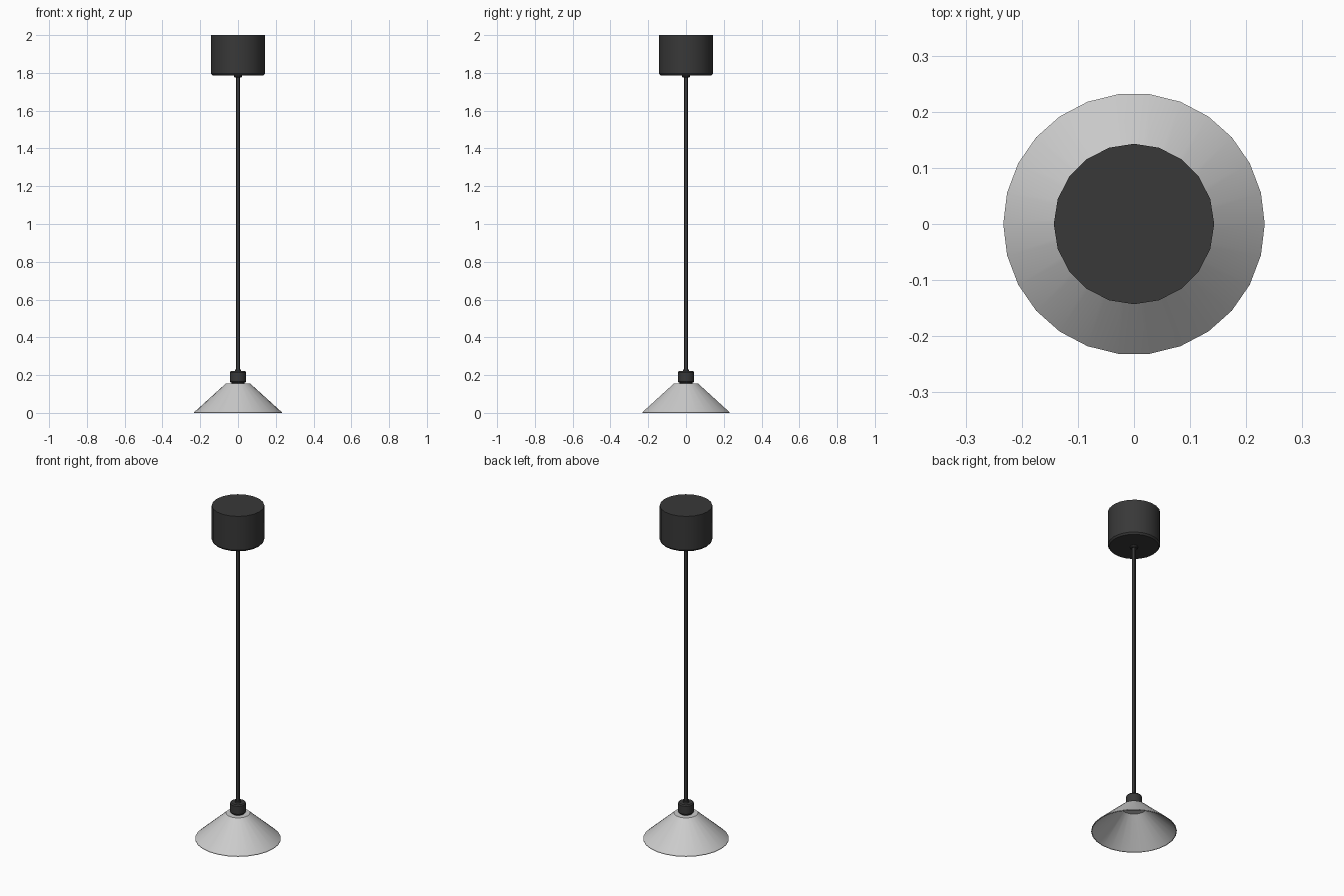
import bpy, bmesh, math

if "Cube" in bpy.data.objects:
    bpy.data.objects.remove(bpy.data.objects["Cube"])

dark = bpy.data.materials.new("dark_metal")
dark.diffuse_color = (0.04, 0.04, 0.04, 1)
dark.use_nodes = True
dark.node_tree.nodes["Principled BSDF"].inputs["Base Color"].default_value = dark.diffuse_color


def lathe(name, profile, sides, mat=None):
    """Revolve (radius, z) points around z; radius 0 becomes a pole."""
    bm = bmesh.new()
    rings = []
    for r, z in profile:
        if r == 0:
            rings.append([bm.verts.new((0, 0, z))] * sides)
        else:
            rings.append([bm.verts.new((r * math.cos(2 * math.pi * i / sides),
                                        r * math.sin(2 * math.pi * i / sides), z))
                          for i in range(sides)])
    for a, b in zip(rings, rings[1:]):
        for i in range(sides):
            j = (i + 1) % sides
            quad = list(dict.fromkeys((a[i], a[j], b[j], b[i])))
            bm.faces.new(quad)
    bmesh.ops.recalc_face_normals(bm, faces=bm.faces)
    me = bpy.data.meshes.new(name)
    bm.to_mesh(me)
    bm.free()
    ob = bpy.data.objects.new(name, me)
    bpy.context.collection.objects.link(ob)
    if mat:
        me.materials.append(mat)
    bpy.ops.object.select_all(action='DESELECT')
    ob.select_set(True)
    bpy.context.view_layer.objects.active = ob
    bpy.ops.object.shade_smooth_by_angle(angle=math.radians(30))
    return ob


# Ceiling canopy with a bevelled lower edge
lathe("ceiling_canopy", [(0, 1.787), (0.135, 1.787), (0.143, 1.797),
                         (0.143, 2.0), (0, 2.0)], 20, dark)
# Small collar where the rod leaves the canopy
lathe("canopy_collar", [(0, 1.776), (0.018, 1.776), (0.021, 1.78),
                        (0.021, 1.79), (0, 1.79)], 16, dark)
# Long suspension rod
lathe("rod", [(0, 0.2), (0.01, 0.2), (0.01, 1.785), (0, 1.785)], 12, dark)
# Lamp holder with neck and bevelled ends
lathe("lamp_holder", [(0, 0.15), (0.034, 0.15), (0.034, 0.162), (0.04, 0.162),
                      (0.043, 0.166), (0.043, 0.214), (0.038, 0.221),
                      (0.016, 0.221), (0.016, 0.23), (0, 0.23)], 20, dark)
# Open conical shade: thin shell with a closed flat top
lathe("shade", [(0, 0.155), (0.065, 0.155), (0.233, 0.003), (0.233, 0),
                (0.229, 0), (0.068, 0.147), (0, 0.147)], 26)
